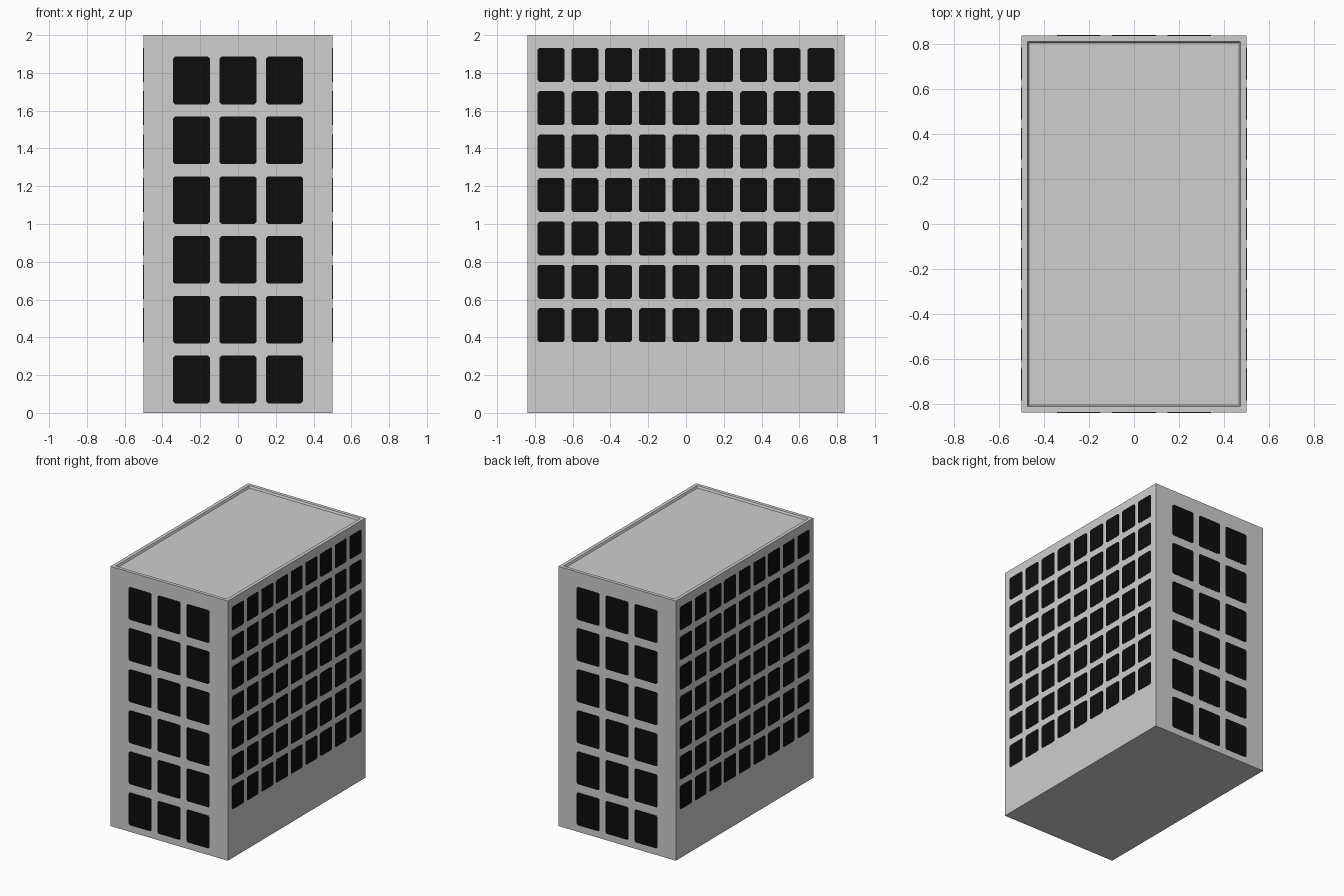
import bpy, bmesh
from mathutils import Vector

if "Cube" in bpy.data.objects:
    bpy.data.objects.remove(bpy.data.objects["Cube"])

W, D, H = 1.0, 1.676, 2.0      # overall size
PLATE = 0.002                  # window plate thickness


def material(name, rgb):
    m = bpy.data.materials.new(name)
    m.diffuse_color = (*rgb, 1.0)
    m.use_nodes = True
    m.node_tree.nodes["Principled BSDF"].inputs["Base Color"].default_value = m.diffuse_color
    return m


concrete = material("light grey concrete", (0.62, 0.62, 0.62))
glass = material("black glass", (0.004, 0.004, 0.004))


def finish(bm, name, mat):
    bmesh.ops.recalc_face_normals(bm, faces=bm.faces)
    me = bpy.data.meshes.new(name)
    bm.to_mesh(me)
    bm.free()
    me.materials.append(mat)
    ob = bpy.data.objects.new(name, me)
    bpy.context.collection.objects.link(ob)
    return ob


# Building block with a shallow sunken roof behind a low parapet
bm = bmesh.new()
bmesh.ops.create_cube(bm, size=1.0)
for v in bm.verts:
    v.co = Vector((v.co.x * W, v.co.y * D, (v.co.z + 0.5) * H))
bm.normal_update()
roof = max(bm.faces, key=lambda f: f.calc_center_median().z)
bmesh.ops.inset_region(bm, faces=[roof], thickness=0.038)
bmesh.ops.inset_region(bm, faces=[roof], thickness=0.01)
for v in roof.verts:
    v.co.z -= 0.015
finish(bm, "building_block", concrete)


def window_grid(name, origin, right, cols, rows, w, h, c=0.01):
    """Thin plates with clipped corners, placed on one wall."""
    right, up = Vector(right), Vector((0, 0, 1))
    out = right.cross(up)
    a, b = w / 2, h / 2
    outline = [(-a + c, -b), (a - c, -b), (a, -b + c), (a, b - c),
               (a - c, b), (-a + c, b), (-a, b - c), (-a, -b + c)]
    bm = bmesh.new()
    for u in cols:
        for z in rows:
            centre = Vector(origin) + right * u + up * z
            face = bm.faces.new([bm.verts.new(centre + right * x + up * y)
                                 for x, y in outline])
            ext = bmesh.ops.extrude_face_region(bm, geom=[face], use_keep_orig=True)
            for g in ext["geom"]:
                if isinstance(g, bmesh.types.BMVert):
                    g.co += out * PLATE
    finish(bm, name, glass)


# Narrow walls: 3 x 6 large windows
end_cols = [(i - 1) * 0.246 for i in range(3)]
end_rows = [0.177 + j * 0.3165 for j in range(6)]
# Long walls: 9 x 7 small windows, blank ground floor
side_cols = [(i - 4) * 0.1785 for i in range(9)]
side_rows = [0.464 + j * 0.2298 for j in range(7)]

for s, end, side in ((1, "front", "right"), (-1, "back", "left")):
    window_grid(end + "_windows", (0, -s * D / 2, 0), (s, 0, 0),
                end_cols, end_rows, 0.195, 0.252)
    window_grid(side + "_windows", (s * W / 2, 0, 0), (0, s, 0),
                side_cols, side_rows, 0.142, 0.18)
